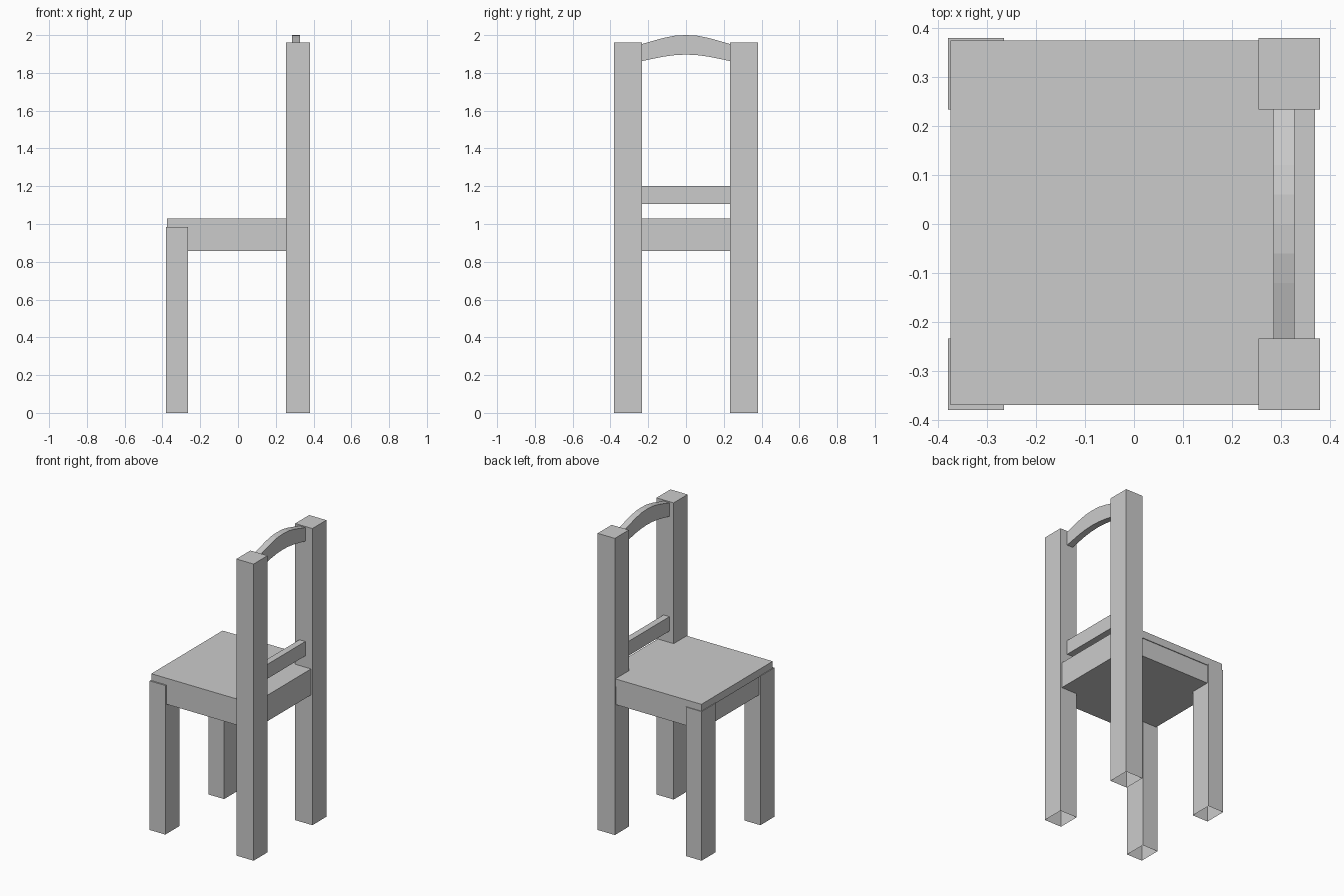
import bpy, bmesh

if "Cube" in bpy.data.objects:
    bpy.data.objects.remove(bpy.data.objects["Cube"])


def box(name, x, y, z, open_bottom=False):
    """Axis-aligned box from (min, max) ranges."""
    bm = bmesh.new()
    bmesh.ops.create_cube(bm, size=1)
    for v in bm.verts:
        v.co = [r[0] + (c + 0.5) * (r[1] - r[0]) for c, r in zip(v.co, (x, y, z))]
    if open_bottom:
        bm.normal_update()
        bottom = [f for f in bm.faces if f.normal.z < -0.5]
        bmesh.ops.delete(bm, geom=bottom, context='FACES_ONLY')
    return finish(name, bm)


def finish(name, bm):
    mesh = bpy.data.meshes.new(name)
    bm.to_mesh(mesh)
    bm.free()
    ob = bpy.data.objects.new(name, mesh)
    bpy.context.collection.objects.link(ob)
    return ob


# Legs, open underneath; the rear pair carries the backrest
for side, y in (("near", (-0.38, -0.234)), ("far", (0.234, 0.38))):
    box(f"short_leg_{side}", (-0.38, -0.265), y, (0, 0.985), True)
    box(f"back_post_{side}", (0.254, 0.38), y, (0, 1.96), True)

# Seat board and the solid apron below it
box("seat", (-0.375, 0.37), (-0.37, 0.375), (0.98, 1.03))
box("apron", (-0.37, 0.37), (-0.37, 0.37), (0.858, 0.98))

# Lower back slat
box("lower_slat", (0.285, 0.328), (-0.236, 0.236), (1.105, 1.2))

# Arched top rail: half profile (y, top z, bottom z), mirrored and extruded in x
half = [(0.0, 2.0, 1.897), (0.06, 1.997, 1.894), (0.12, 1.985, 1.886),
        (0.18, 1.968, 1.874), (0.236, 1.952, 1.862)]
profile = [(-y, t, b) for y, t, b in half[:0:-1]] + half
outline = [(y, t) for y, t, b in profile] + [(y, b) for y, t, b in profile[::-1]]
bm = bmesh.new()
face = bm.faces.new([bm.verts.new((0.285, y, z)) for y, z in outline])
ext = bmesh.ops.extrude_face_region(bm, geom=[face], use_keep_orig=True)
moved = [g for g in ext["geom"] if isinstance(g, bmesh.types.BMVert)]
bmesh.ops.translate(bm, verts=moved, vec=(0.043, 0, 0))
bmesh.ops.recalc_face_normals(bm, faces=bm.faces[:])
finish("arched_top_rail", bm)
